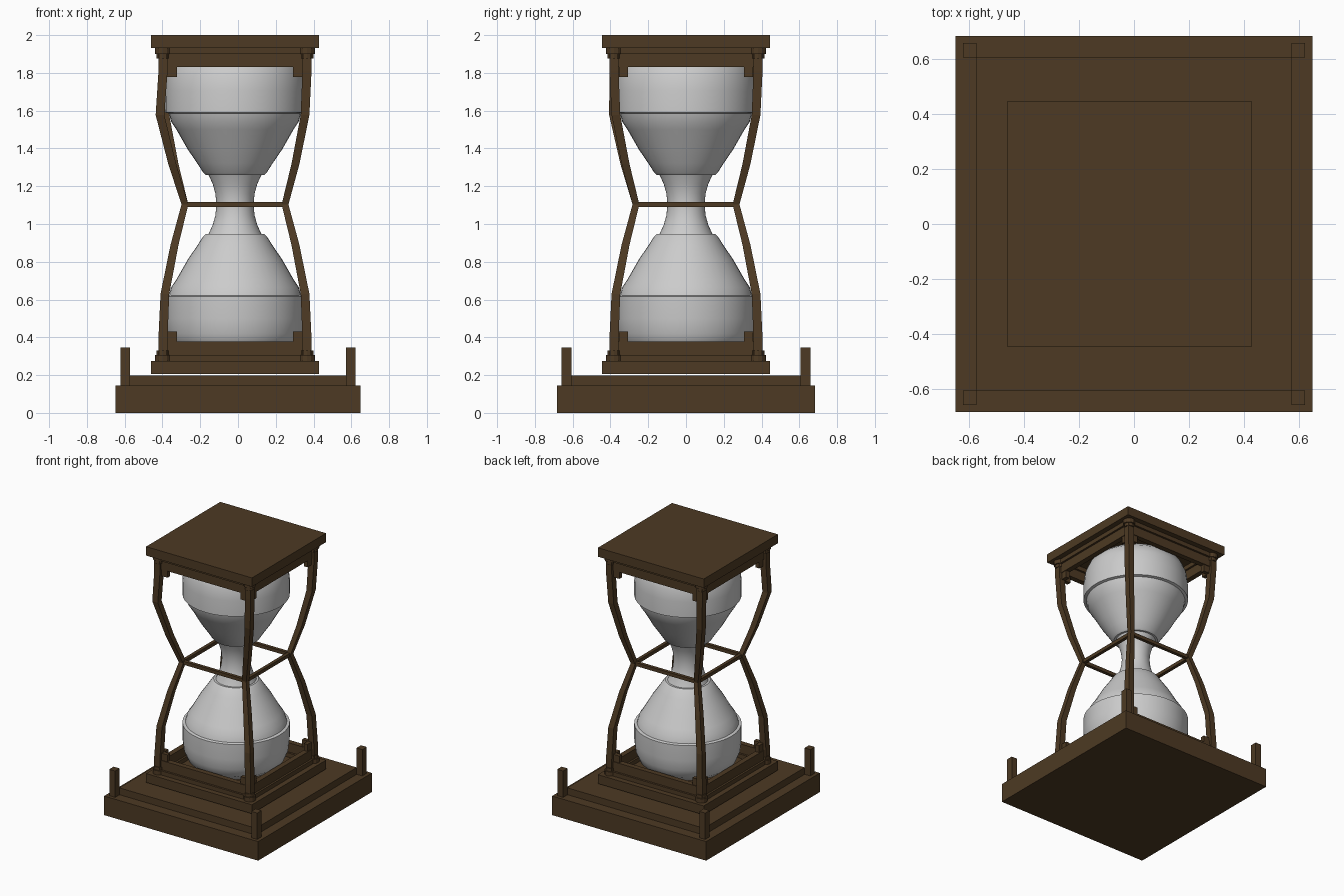
import bpy, bmesh, math
from mathutils import Matrix, Vector

if "Cube" in bpy.data.objects:
    bpy.data.objects.remove(bpy.data.objects["Cube"])

CX, CY, ZM = -0.016, 0.0, 1.1035   # centre of the hourglass, and its mirror height

wood = bpy.data.materials.new("dark_wood")
wood.diffuse_color = (0.075, 0.042, 0.017, 1)
wood.use_nodes = True
wood.node_tree.nodes["Principled BSDF"].inputs["Base Color"].default_value = wood.diffuse_color


def finish(name, bm, mat=wood):
    bmesh.ops.recalc_face_normals(bm, faces=bm.faces)
    me = bpy.data.meshes.new(name)
    bm.to_mesh(me)
    bm.free()
    ob = bpy.data.objects.new(name, me)
    bpy.context.collection.objects.link(ob)
    if mat:
        me.materials.append(mat)
    return ob


def box(bm, x0, x1, y0, y1, z0, z1):
    size = Matrix.Diagonal((abs(x1 - x0), abs(y1 - y0), abs(z1 - z0), 1))
    mid = Matrix.Translation(((x0 + x1) / 2, (y0 + y1) / 2, (z0 + z1) / 2))
    bmesh.ops.create_cube(bm, size=1, matrix=mid @ size)


def ring(bm, outer, inner, z0, z1):
    """Square frame around the hourglass axis."""
    for s in (-1, 1):
        box(bm, CX - outer, CX + outer, CY + s * inner, CY + s * outer, z0, z1)
        box(bm, CX + s * inner, CX + s * outer, CY - inner, CY + inner, z0, z1)


def lofted(bm, path):
    """Square bar through (x, y, z, half width) stations."""
    prev = None
    for x, y, z, h in path:
        loop = [bm.verts.new((x + a * h, y + b * h, z))
                for a, b in ((-1, -1), (1, -1), (1, 1), (-1, 1))]
        if prev:
            for i in range(4):
                j = (i + 1) % 4
                bm.faces.new((prev[i], prev[j], loop[j], loop[i]))
        else:
            bm.faces.new(loop[::-1])
        prev = loop
    bm.faces.new(prev)


corners = [(sx, sy) for sx in (-1, 1) for sy in (-1, 1)]

# Stepped plinth
bm = bmesh.new()
box(bm, -0.648, 0.648, -0.683, 0.683, 0, 0.145)
finish("plinth", bm)
bm = bmesh.new()
box(bm, -0.575, 0.575, -0.605, 0.605, 0.145, 0.197)
finish("plinth_step", bm)

# Short corner pegs on the plinth
bm = bmesh.new()
for sx, sy in corners:
    box(bm, sx * 0.573, sx * 0.622, sy * 0.605, sy * 0.658, 0.14, 0.345)
finish("plinth_pegs", bm)

# End caps, built the same way at bottom (s=1) and top (s=-1)
for s, side in ((1, "lower"), (-1, "upper")):
    def m(z):
        return ZM + s * (z - ZM)

    bm = bmesh.new()
    box(bm, CX - 0.445, CX + 0.445, CY - 0.445, CY + 0.445, m(0.207), m(0.275))
    finish(side + "_plate", bm)

    bm = bmesh.new()
    ring(bm, 0.405, 0.335, m(0.275), m(0.307))
    ring(bm, 0.39, 0.35, m(0.307), m(0.377))
    finish(side + "_rail", bm)

    # Small brackets at the rail ends
    bm = bmesh.new()
    for sx, sy in corners:
        box(bm, CX + sx * 0.307, CX + sx * 0.365, CY + sy * 0.355, CY + sy * 0.385, m(0.37), m(0.43))
        box(bm, CX + sx * 0.355, CX + sx * 0.385, CY + sy * 0.307, CY + sy * 0.355, m(0.37), m(0.43))
    finish(side + "_brackets", bm)

    # Turned feet under each post
    bm = bmesh.new()
    for sx, sy in corners:
        for r, z0, z1 in ((0.042, 0.275, 0.307), (0.033, 0.307, 0.33)):
            pos = Matrix.Translation((CX + sx * 0.382, CY + sy * 0.382, m((z0 + z1) / 2)))
            bmesh.ops.create_cone(bm, cap_ends=True, segments=12, radius1=r, radius2=r,
                                  depth=z1 - z0, matrix=pos)
    finish(side + "_post_feet", bm)

# Bent posts; the front left one bows outwards a little in its upper half
half = [(0.382, 0.275, 0.024), (0.381, 0.40, 0.024), (0.371, 0.63, 0.023),
        (0.320, 0.89, 0.021)]
stations = half + [(0.265, ZM, 0.018)] + [(r, 2 * ZM - z, h) for r, z, h in half[::-1]]
for sx, sy in corners:
    bm = bmesh.new()
    path = []
    for r, z, h in stations:
        bow = 0.0
        if (sx, sy) == (-1, -1) and 1.2 < z < 1.7:
            bow = 0.026 if z > 1.5 else 0.012
        path.append((CX + sx * r - bow, CY + sy * r - bow / 2, z, h))
    lofted(bm, path)
    finish(("left" if sx < 0 else "right") + ("_front" if sy < 0 else "_back") + "_post", bm)

# Thin square brace at the waist
bm = bmesh.new()
ring(bm, 0.277, 0.252, ZM - 0.013, ZM + 0.013)
finish("waist_brace", bm)

# Glass: bulb, shoulder lip and neck turned about the axis
lower = [(0, 0.285), (0.20, 0.288), (0.27, 0.305), (0.335, 0.355), (0.361, 0.42), (0.37, 0.50),
         (0.37, 0.617), (0.35, 0.622), (0.338, 0.665), (0.31, 0.707), (0.25, 0.812),
         (0.20, 0.885), (0.168, 0.935), (0.155, 0.947), (0.14, 0.947),
         (0.118, 0.995), (0.104, 1.045)]
profile = lower + [(0.098, ZM)] + [(r, 2 * ZM - z) for r, z in lower[::-1]]
bm = bmesh.new()
verts = [bm.verts.new((CX + r, CY, z)) for r, z in profile]
edges = [bm.edges.new(p) for p in zip(verts, verts[1:])]
bmesh.ops.spin(bm, geom=verts + edges, cent=(CX, CY, 0), axis=(0, 0, 1),
               angle=math.tau, steps=40, use_duplicate=False)
bmesh.ops.remove_doubles(bm, verts=bm.verts, dist=0.0005)
glass = finish("glass_bulbs", bm, None)
bpy.context.view_layer.objects.active = glass
glass.select_set(True)
bpy.ops.object.shade_smooth_by_angle(angle=math.radians(40))
